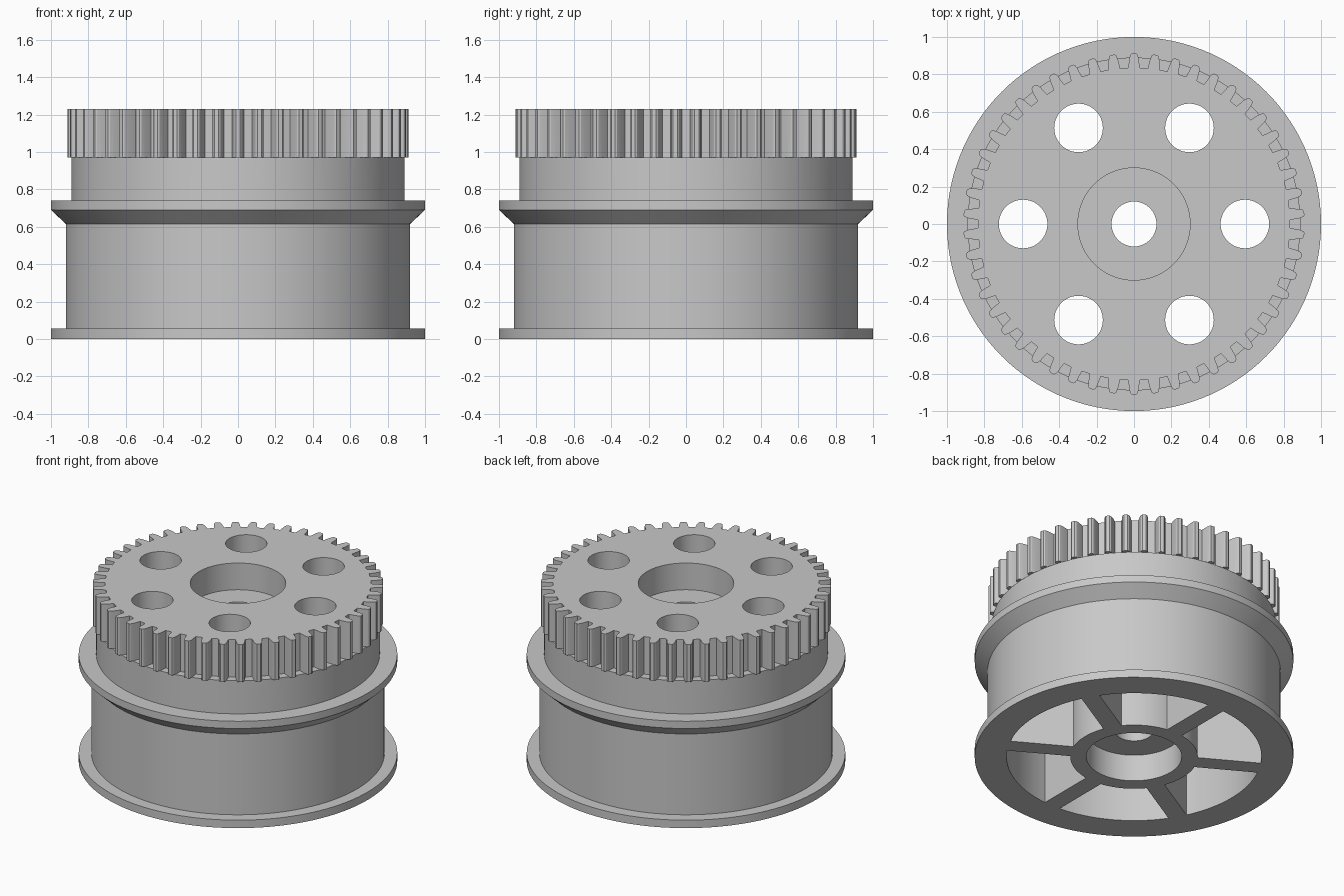
import bpy
import bmesh
from math import sin, cos, pi, radians, asin

cube = bpy.data.objects.get("Cube")
if cube:
    bpy.data.objects.remove(cube, do_unlink=True)

grey = bpy.data.materials.new("light grey")
grey.use_nodes = True
grey.diffuse_color = (0.58, 0.58, 0.58, 1)
grey.node_tree.nodes["Principled BSDF"].inputs["Base Color"].default_value = (0.58, 0.58, 0.58, 1)

SEGMENTS = 120
TEETH = 50
HEIGHT = 1.23
GEAR_BASE = 0.97


def polar(r, a):
    return (r * cos(a), r * sin(a))


def circle(r, centre=(0, 0), n=SEGMENTS):
    return [(centre[0] + r * cos(2 * pi * i / n), centre[1] + r * sin(2 * pi * i / n)) for i in range(n)]


def finish(bm, name):
    bmesh.ops.recalc_face_normals(bm, faces=bm.faces)
    mesh = bpy.data.meshes.new(name)
    bm.to_mesh(mesh)
    bm.free()
    mesh.materials.append(grey)
    obj = bpy.data.objects.new(name, mesh)
    bpy.context.collection.objects.link(obj)
    return obj


def prisms(name, items):
    """Upright prisms, each given as (outline, bottom, top)."""
    bm = bmesh.new()
    for outline, low, high in items:
        face = bm.faces.new([bm.verts.new((x, y, low)) for x, y in outline])
        extruded = bmesh.ops.extrude_face_region(bm, geom=[face], use_keep_orig=True)
        top = [v for v in extruded["geom"] if isinstance(v, bmesh.types.BMVert)]
        bmesh.ops.translate(bm, verts=top, vec=(0, 0, high - low))
    return finish(bm, name)


def lathe(name, profile):
    """Solid of revolution with flat end caps."""
    bm = bmesh.new()
    rings = [[bm.verts.new((x, y, z)) for x, y in circle(r)] for r, z in profile]
    for a, b in zip(rings, rings[1:]):
        for i in range(SEGMENTS):
            j = (i + 1) % SEGMENTS
            bm.faces.new((a[i], a[j], b[j], b[i]))
    bm.faces.new(rings[0])
    bm.faces.new(rings[-1])
    return finish(bm, name)


def combine(obj, other, operation):
    mod = obj.modifiers.new(operation, 'BOOLEAN')
    mod.operation = operation
    mod.solver = 'EXACT'
    mod.object = other
    bpy.context.view_layer.objects.active = obj
    bpy.ops.object.modifier_apply(modifier=mod.name)
    bpy.data.objects.remove(other, do_unlink=True)


# Flanged drum
drum = lathe("toothed_drum", [
    (1.0, 0), (1.0, 0.055), (0.92, 0.055), (0.92, 0.615),
    (1.0, 0.69), (1.0, 0.74), (0.89, 0.74), (0.89, GEAR_BASE)])

# Toothed ring: root, flank, tip for every tooth
tooth = [(0.835, 0.031), (0.885, 0.025), (0.905, 0.019), (0.912, 0.011)]
outline = []
for i in range(TEETH):
    mid = pi / 2 + 2 * pi * i / TEETH
    outline += [polar(r, mid - w / r) for r, w in tooth]
    outline += [polar(r, mid + w / r) for r, w in reversed(tooth)]
combine(drum, prisms("gear", [(outline, GEAR_BASE, HEIGHT)]), 'UNION')


# Pockets underneath, leaving hub, rim and six spokes
def pocket(mid, inner=0.40, outer=0.80, half_spoke=0.06, steps=20):
    def arc(r):
        half = radians(30) - asin(half_spoke / r)
        return [polar(r, mid - half + 2 * half * k / steps) for k in range(steps + 1)]
    return arc(outer) + arc(inner)[::-1]


angles = [i * pi / 3 for i in range(6)]
combine(drum, prisms("pockets", [(pocket(a), -0.1, GEAR_BASE) for a in angles]), 'DIFFERENCE')

# Round holes through the web and the axle bore
holes = [(circle(0.13, polar(0.593, a), 48), GEAR_BASE - 0.1, HEIGHT + 0.1) for a in angles]
holes.append((circle(0.12, n=48), -0.1, HEIGHT + 0.1))
combine(drum, prisms("holes", holes), 'DIFFERENCE')

# Bearing seats at both ends
seats = [(circle(0.30, n=72), -0.1, 0.185), (circle(0.30, n=72), HEIGHT - 0.185, HEIGHT + 0.1)]
combine(drum, prisms("seats", seats), 'DIFFERENCE')

# Smooth walls with crisp edges
bpy.ops.object.select_all(action='DESELECT')
drum.select_set(True)
bpy.context.view_layer.objects.active = drum
bpy.ops.object.shade_smooth_by_angle(angle=radians(20))
